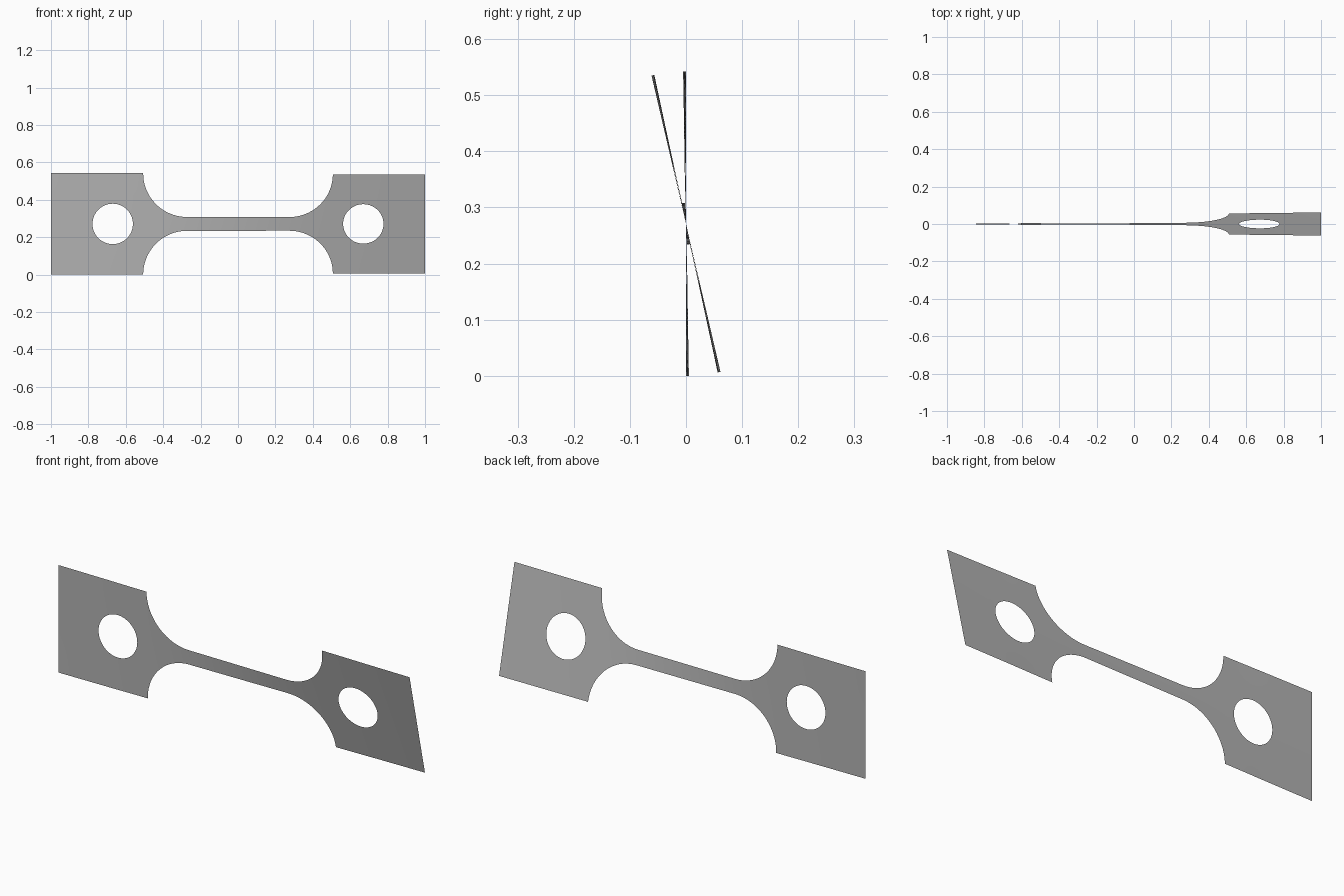
import bpy
import bmesh
from math import sin, cos, pi, sqrt, radians

if "Cube" in bpy.data.objects:
    bpy.data.objects.remove(bpy.data.objects["Cube"], do_unlink=True)

HALF_HEIGHT = 0.271      # grip tab
NECK = 0.037             # half height of the narrow bar
FILLET = HALF_HEIGHT - NECK
FILLET_X = 0.273         # where the bar starts to flare
HOLE_X, HOLE_R = 0.67, 0.108
TWIST = radians(13.1)
ROWS = 4


def outer(x):
    """Half height of the sheet at x."""
    d = abs(x) - FILLET_X
    if d <= 0:
        return NECK
    if d >= FILLET:
        return HALF_HEIGHT
    return HALF_HEIGHT - sqrt(FILLET ** 2 - d ** 2)


def inner(x):
    """Half height of the hole at x."""
    return sqrt(max(0, HOLE_R ** 2 - (abs(x) - HOLE_X) ** 2))


def span(a, b, n):
    return [a + (b - a) * i / n for i in range(n)]


# Stations along the bar, closer together at the fillets and holes
half = span(0, FILLET_X, 12)
half += [FILLET_X + FILLET * sin(pi / 2 * i / 20) for i in range(20)]
half += span(FILLET_X + FILLET, HOLE_X - HOLE_R, 3)
half += [HOLE_X - HOLE_R * cos(pi * i / 28) for i in range(28)]
half += span(HOLE_X + HOLE_R, 1, 6) + [1]
stations = [-x for x in reversed(half[1:])] + half

# Twist builds up fastest where the section is narrowest
angles = [0]
for a, b in zip(stations, stations[1:]):
    mid = (a + b) / 2
    angles.append(angles[-1] + (b - a) / (outer(mid) - inner(mid)))
angles = [t * TWIST / angles[-1] for t in angles]

# Twisted sheet: an upper and a lower strip that part around the holes
bm = bmesh.new()
for side in (-1, 1):
    columns = []
    for x, t in zip(stations, angles):
        lo, hi = inner(x), outer(x)
        column = []
        for r in range(ROWS + 1):
            v = side * (lo + (hi - lo) * r / ROWS)
            column.append(bm.verts.new((x, -v * sin(t), HALF_HEIGHT + v * cos(t))))
        columns.append(column)
    for c, d in zip(columns, columns[1:]):
        for r in range(ROWS):
            quad = [c[r], d[r], d[r + 1], c[r + 1]]
            bm.faces.new(quad if side > 0 else quad[::-1])
bmesh.ops.remove_doubles(bm, verts=bm.verts, dist=0.00001)
for face in bm.faces:
    face.smooth = True

mesh = bpy.data.meshes.new("twisted_bar")
bm.to_mesh(mesh)
bm.free()
bar = bpy.data.objects.new("twisted_bar", mesh)
bpy.context.collection.objects.link(bar)

# Plain grey metal
grey = bpy.data.materials.new("grey_metal")
grey.use_nodes = True
colour = (0.45, 0.45, 0.45, 1)
grey.diffuse_color = colour
grey.node_tree.nodes["Principled BSDF"].inputs["Base Color"].default_value = colour
mesh.materials.append(grey)
